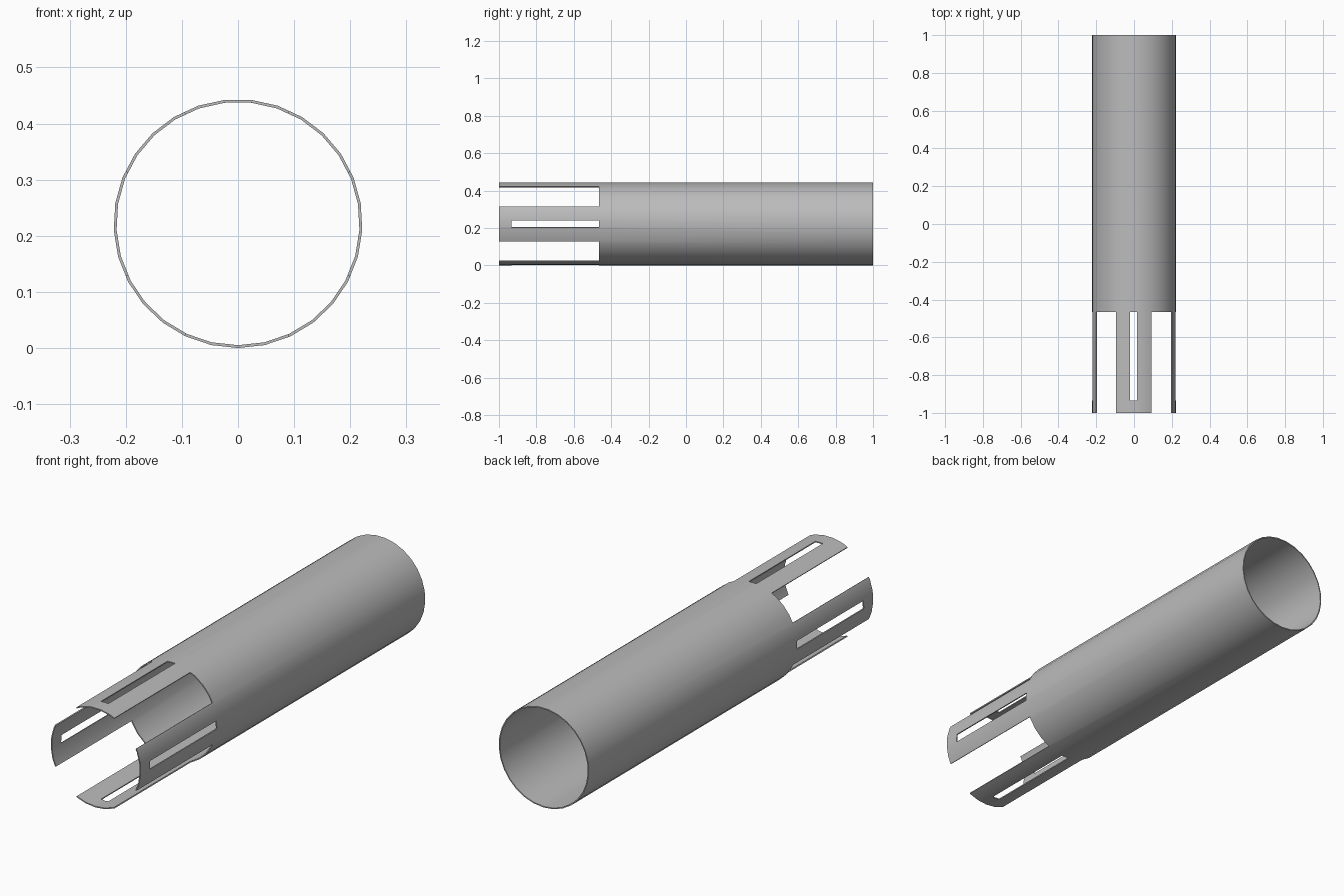
import bpy
import bmesh
from math import pi
from mathutils import Matrix, Vector

if "Cube" in bpy.data.objects:
    bpy.data.objects.remove(bpy.data.objects["Cube"])

RADIUS, WALL, SIDES = 0.2217, 0.005, 29
NOTCH_Y, SLOT_Y = -0.465, -0.934      # root of the prongs, closed end of the slots
TAB, SLOT = 0.0935, 0.0185            # half widths of prongs and slots
CENTRE = Vector((-0.002, 0, RADIUS))  # axis of the prong layout

# Plain tube skin lying along y, with a vertex at the bottom
bm = bmesh.new()
bmesh.ops.create_cone(bm, cap_ends=False, segments=SIDES,
                      radius1=RADIUS, radius2=RADIUS, depth=2)
bm.transform(Matrix.Rotation(pi / 2, 4, "X"))
low = min(bm.verts, key=lambda v: v.co.z).co
bm.transform(Matrix.Rotation(Vector((low.x, low.z)).angle_signed(Vector((0, -1))), 4, "Y"))
if min(v.co.z for v in bm.verts) > -RADIUS + 1e-4:
    low = min(bm.verts, key=lambda v: v.co.z).co
    bm.transform(Matrix.Rotation(-Vector((low.x, low.z)).angle_signed(Vector((0, -1))), 4, "Y"))
bm.transform(Matrix.Translation((0, 0, RADIUS)))


def cut(point, normal, y_limit):
    """Split the faces in front of y_limit along a plane."""
    faces = [f for f in bm.faces if f.calc_center_median().y < y_limit]
    geom = set(faces)
    for f in faces:
        geom.update(f.edges)
        geom.update(f.verts)
    bmesh.ops.bisect_plane(bm, geom=list(geom), plane_co=point, plane_no=normal, dist=1e-6)


# Score the outlines of the prongs and slots
for y in (NOTCH_Y, SLOT_Y):
    cut((0, y, 0), (0, 1, 0), 2)
for axis in (Vector((1, 0, 0)), Vector((0, 0, 1))):
    for offset in (-TAB, -SLOT, SLOT, TAB):
        cut(CENTRE + axis * offset, axis, NOTCH_Y)


# Remove the gaps between prongs and the slot in each prong
def is_open(face):
    c = face.calc_center_median() - CENTRE
    nearest = min(abs(c.x), abs(c.z))
    return c.y < NOTCH_Y and (nearest > TAB or (nearest < SLOT and c.y > SLOT_Y))


bmesh.ops.delete(bm, geom=[f for f in bm.faces if is_open(f)], context="FACES")
bmesh.ops.recalc_face_normals(bm, faces=bm.faces)
# Make sure the skin faces outward, so the wall grows inward
sample = max(bm.faces, key=lambda f: f.calc_area())
if sample.normal.dot(sample.calc_center_median() - Vector((0, 0, RADIUS))) < 0:
    bmesh.ops.reverse_faces(bm, faces=bm.faces)

mesh = bpy.data.meshes.new("slotted_tube")
bm.to_mesh(mesh)
bm.free()
tube = bpy.data.objects.new("slotted_tube", mesh)
bpy.context.collection.objects.link(tube)

# Thin wall
wall = tube.modifiers.new("wall", "SOLIDIFY")
wall.thickness = WALL
wall.offset = -1

# Grey metal
grey = bpy.data.materials.new("grey_metal")
grey.use_nodes = True
colour = (0.5, 0.5, 0.5, 1)
grey.diffuse_color = colour
grey.node_tree.nodes["Principled BSDF"].inputs["Base Color"].default_value = colour
mesh.materials.append(grey)

# Smooth round surface with crisp rims
bpy.ops.object.select_all(action="DESELECT")
tube.select_set(True)
bpy.context.view_layer.objects.active = tube
bpy.ops.object.modifier_apply(modifier="wall")
bpy.ops.object.shade_smooth_by_angle(angle=pi / 6)
